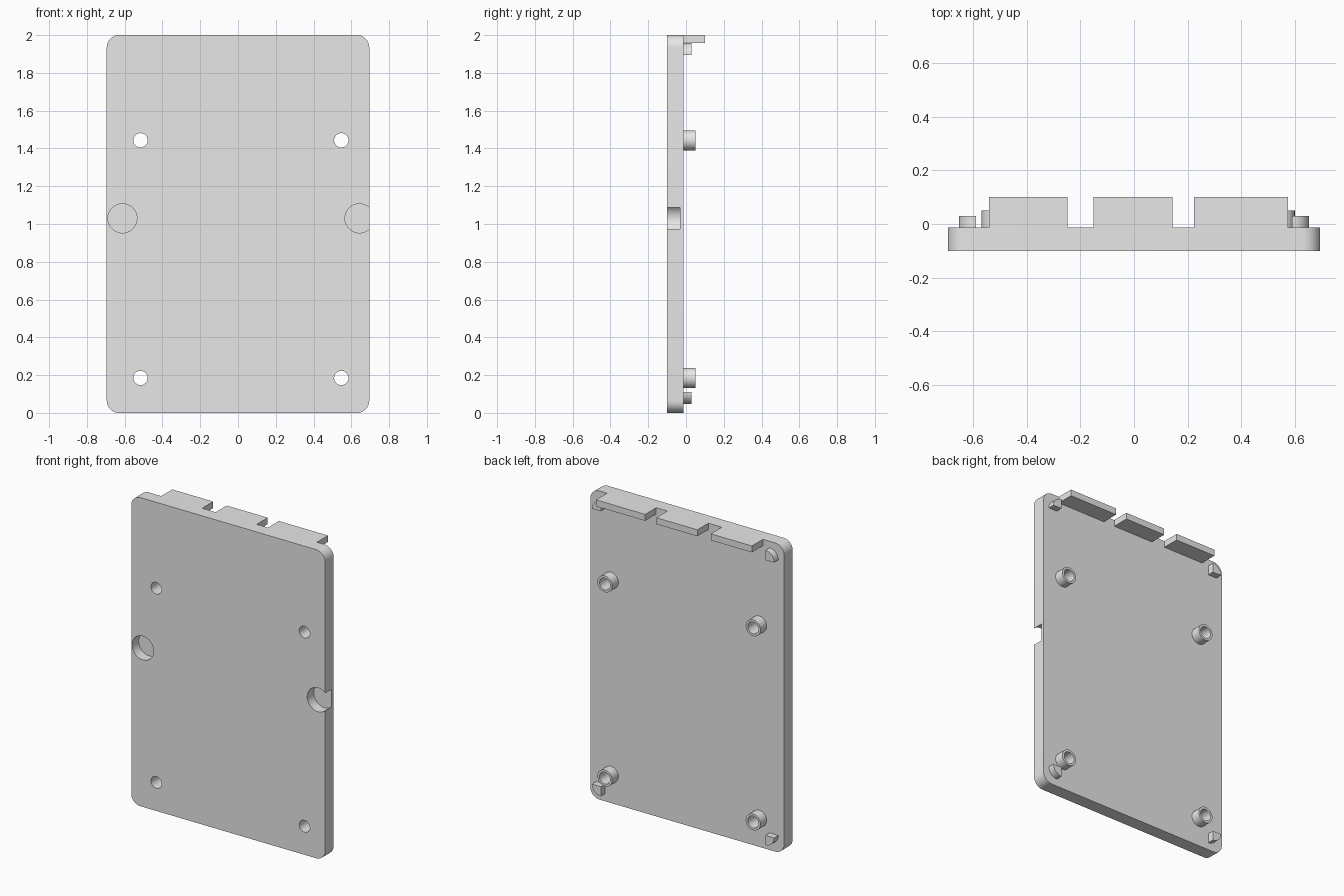
import bpy, bmesh
from math import sin, cos, pi

cube = bpy.data.objects.get("Cube")
if cube:
    bpy.data.objects.remove(cube, do_unlink=True)

# One flat grey for the whole model
grey = bpy.data.materials.new("light grey")
grey.use_nodes = True
GREY = (0.8, 0.8, 0.8, 1)
grey.diffuse_color = GREY
grey.node_tree.nodes["Principled BSDF"].inputs["Base Color"].default_value = GREY

FRONT, BACK = -0.1, -0.013      # the panel's two faces
WIDTH, HEIGHT = 1.39, 2.0


def arc(cx, cz, r, start, sweep, steps):
    return [(cx + r * cos(start + sweep * i / steps),
             cz + r * sin(start + sweep * i / steps)) for i in range(steps + 1)]


def circle(cx, cz, r, steps=48):
    return arc(cx, cz, r, 0, 2 * pi, steps)[:-1]


def prism(name, outline, y0, y1):
    """Extrude an x/z outline from y0 to y1."""
    bm = bmesh.new()
    face = bm.faces.new([bm.verts.new((x, y0, z)) for x, z in outline])
    out = bmesh.ops.extrude_face_region(bm, geom=[face])["geom"]
    moved = [v for v in out if isinstance(v, bmesh.types.BMVert)]
    bmesh.ops.translate(bm, verts=moved, vec=(0, y1 - y0, 0))
    bmesh.ops.recalc_face_normals(bm, faces=bm.faces)
    mesh = bpy.data.meshes.new(name)
    bm.to_mesh(mesh)
    bm.free()
    mesh.materials.append(grey)
    obj = bpy.data.objects.new(name, mesh)
    bpy.context.collection.objects.link(obj)
    return obj


def activate(obj):
    bpy.ops.object.select_all(action='DESELECT')
    obj.select_set(True)
    bpy.context.view_layer.objects.active = obj


def cut(obj, outline, y0, y1):
    cutter = prism("cutter", outline, y0, y1)
    cutter.hide_render = True
    activate(obj)
    mod = obj.modifiers.new("cut", 'BOOLEAN')
    mod.operation = 'DIFFERENCE'
    mod.solver = 'EXACT'
    mod.object = cutter
    bpy.ops.object.modifier_apply(modifier=mod.name)
    bpy.data.objects.remove(cutter, do_unlink=True)


def smooth(obj):
    activate(obj)
    bpy.ops.object.shade_smooth_by_angle(angle=pi / 6)


# Panel with rounded corners
R = 0.065
outline = []
for i, (sx, top) in enumerate([(1, 1), (-1, 1), (-1, 0), (1, 0)]):
    cz = HEIGHT - R if top else R
    outline += arc(sx * (WIDTH / 2 - R), cz, R, i * pi / 2, pi / 2, 10)
panel = prism("panel", outline, FRONT, BACK)

# Round pockets in the front, the left one breaking through the edge
for x in (-0.612, 0.643):
    cut(panel, circle(x, 1.03, 0.077), FRONT - 0.05, -0.033)

# Screw holes with a tubular boss behind each
for side, x in (("right", -0.516), ("left", 0.547)):
    for level, z in (("lower", 0.185), ("upper", 1.443)):
        hole = circle(x, z, 0.038)
        cut(panel, hole, FRONT - 0.05, BACK + 0.05)
        boss = prism(f"{level}_{side}_boss", circle(x, z, 0.053), BACK, 0.05)
        cut(boss, hole, BACK - 0.05, 0.1)
        smooth(boss)
smooth(panel)

# Quarter-round locating pegs, curved towards the panel corners
PEG = 0.063
for i, (sx, z, name) in enumerate([(1, 1.895, "upper_left"), (-1, 1.895, "upper_right"),
                                   (-1, 0.111, "lower_right"), (1, 0.111, "lower_left")]):
    cx = sx * 0.59
    wedge = [(cx, z)] + arc(cx, z, PEG, i * pi / 2, pi / 2, 12)
    smooth(prism(name + "_peg", wedge, BACK, 0.03))

# Three tabs along the top edge
for name, x0, x1 in (("right", -0.542, -0.248), ("middle", -0.151, 0.143),
                     ("left", 0.223, 0.575)):
    prism(name + "_tab", [(x0, 1.958), (x1, 1.958), (x1, HEIGHT), (x0, HEIGHT)], BACK, 0.1)
